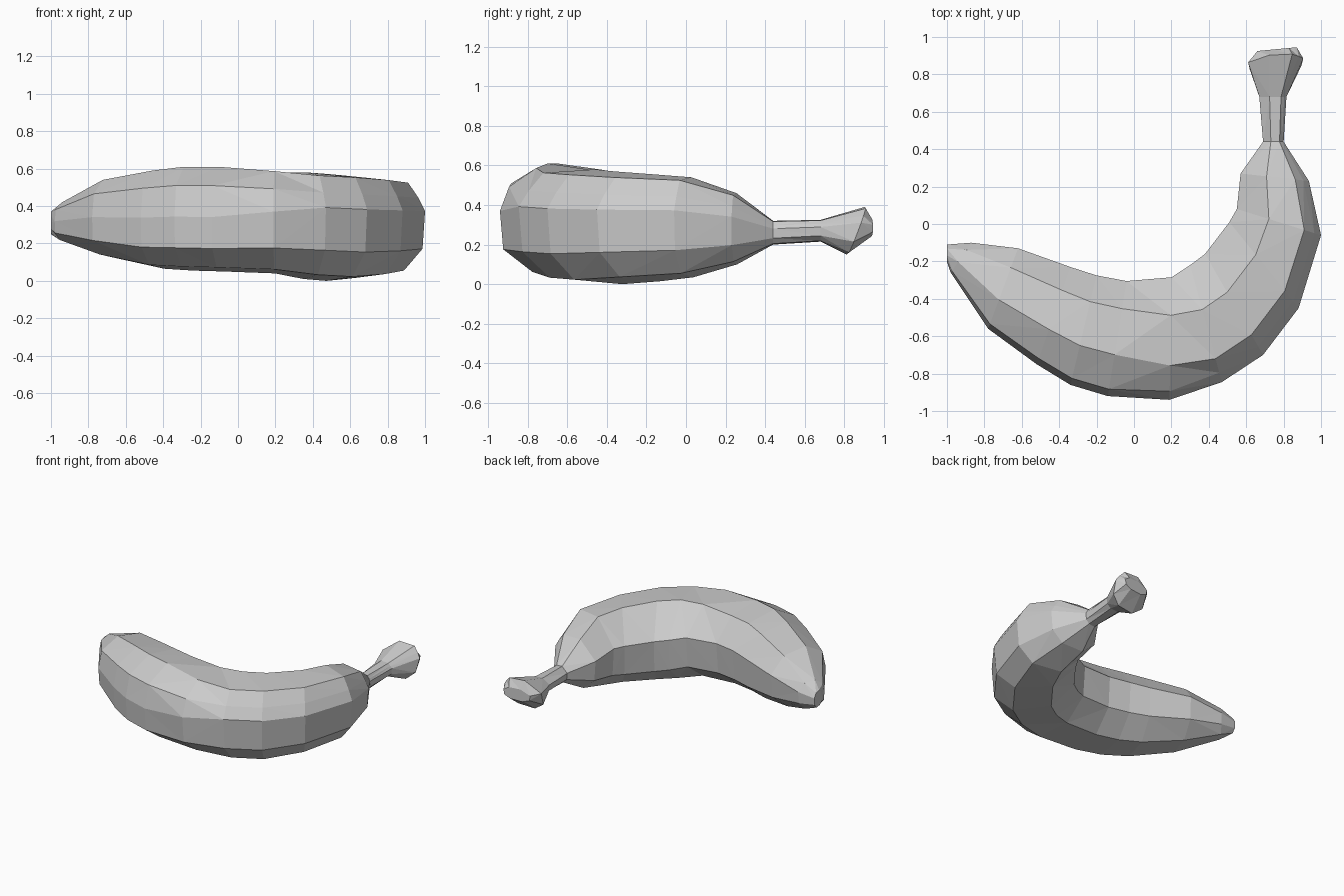
import bpy
import bmesh
from mathutils import Vector

default_cube = bpy.data.objects.get("Cube")
if default_cube:
    bpy.data.objects.remove(default_cube, do_unlink=True)


def make_material(name, colour):
    material = bpy.data.materials.new(name)
    material.use_nodes = True
    material.diffuse_color = colour
    material.node_tree.nodes["Principled BSDF"].inputs["Base Color"].default_value = colour
    return material


# Cross-sections at the tip and stem halves: (inner to outer, bottom to top), 0 to 1
UNDERSIDE = [(0, .65), (.03, .24), (.3, 0), (.75, .04)]
TIP_SECTION = UNDERSIDE + [(.98, .22), (1, .52), (.94, .82), (.64, 1), (.24, .94)]
STEM_SECTION = UNDERSIDE + [(.97, .27), (1, .67), (.92, .81), (.8, .97), (.38, 1)]
BLEND_START, BLEND_LENGTH = 5, 2

# Rings along the curve: inner x, inner y, outer x, outer y, bottom, top
BODY = [
    (-1, -.11, -1, -.2, .25, .37),
    (-.87, -.1, -.98, -.26, .21, .42),
    (-.62, -.13, -.78, -.56, .125, .54),
    (-.34, -.23, -.52, -.75, .065, .59),
    (-.2, -.275, -.34, -.86, .055, .61),
    (-.04, -.305, -.14, -.92, .05, .61),
    (.2, -.285, .19, -.94, .04, .595),
    (.3, -.22, .47, -.845, .01, .58),
    (.38, -.16, .69, -.7, 0, .57),
    (.51, .01, .88, -.45, .015, .555),
    (.55, .08, 1, -.06, .035, .54),
    (.57, .27, .935, .23, .1, .46),
    (.69, .44, .8, .44, .2, .32),
]
STEM = [
    (.67, .68, .815, .68, .215, .325),
    (.61, .85, .905, .87, .15, .39),
    (.66, .925, .87, .945, .24, .33),
]
KNOB_TILT = .09


def add_ring(bm, ring, blend, tilt=0):
    inner, outer = Vector(ring[0:2]), Vector(ring[2:4])
    bottom, top = ring[4:6]
    verts = []
    for tip_point, stem_point in zip(TIP_SECTION, STEM_SECTION):
        across, up = Vector(tip_point).lerp(Vector(stem_point), blend)
        spot = inner.lerp(outer, across)
        height = bottom + (top - bottom) * up
        verts.append(bm.verts.new((spot.x, spot.y + tilt * (up - .5), height)))
    return verts


def bridge(bm, first, second):
    count = len(first)
    for i in range(count):
        j = (i + 1) % count
        bm.faces.new((first[i], first[j], second[j], second[i]))


# Curved fruit with its blunt tip, slim stem and flared knob
bm = bmesh.new()
rings = []
for index, ring in enumerate(BODY + STEM):
    blend = min(max((index - BLEND_START) / BLEND_LENGTH, 0), 1)
    tilt = KNOB_TILT if ring is STEM[1] else 0
    rings.append(add_ring(bm, ring, blend, tilt))
for first, second in zip(rings, rings[1:]):
    bridge(bm, first, second)
bm.faces.new(rings[0])
bm.faces.new(rings[-1])
bmesh.ops.triangulate(bm, faces=bm.faces[:], quad_method='SHORT_EDGE')
bmesh.ops.recalc_face_normals(bm, faces=bm.faces[:])

mesh = bpy.data.meshes.new("curved_fruit")
bm.to_mesh(mesh)
bm.free()
mesh.materials.append(make_material("plain grey", (.6, .6, .6, 1)))
fruit = bpy.data.objects.new("curved_fruit", mesh)
bpy.context.collection.objects.link(fruit)
